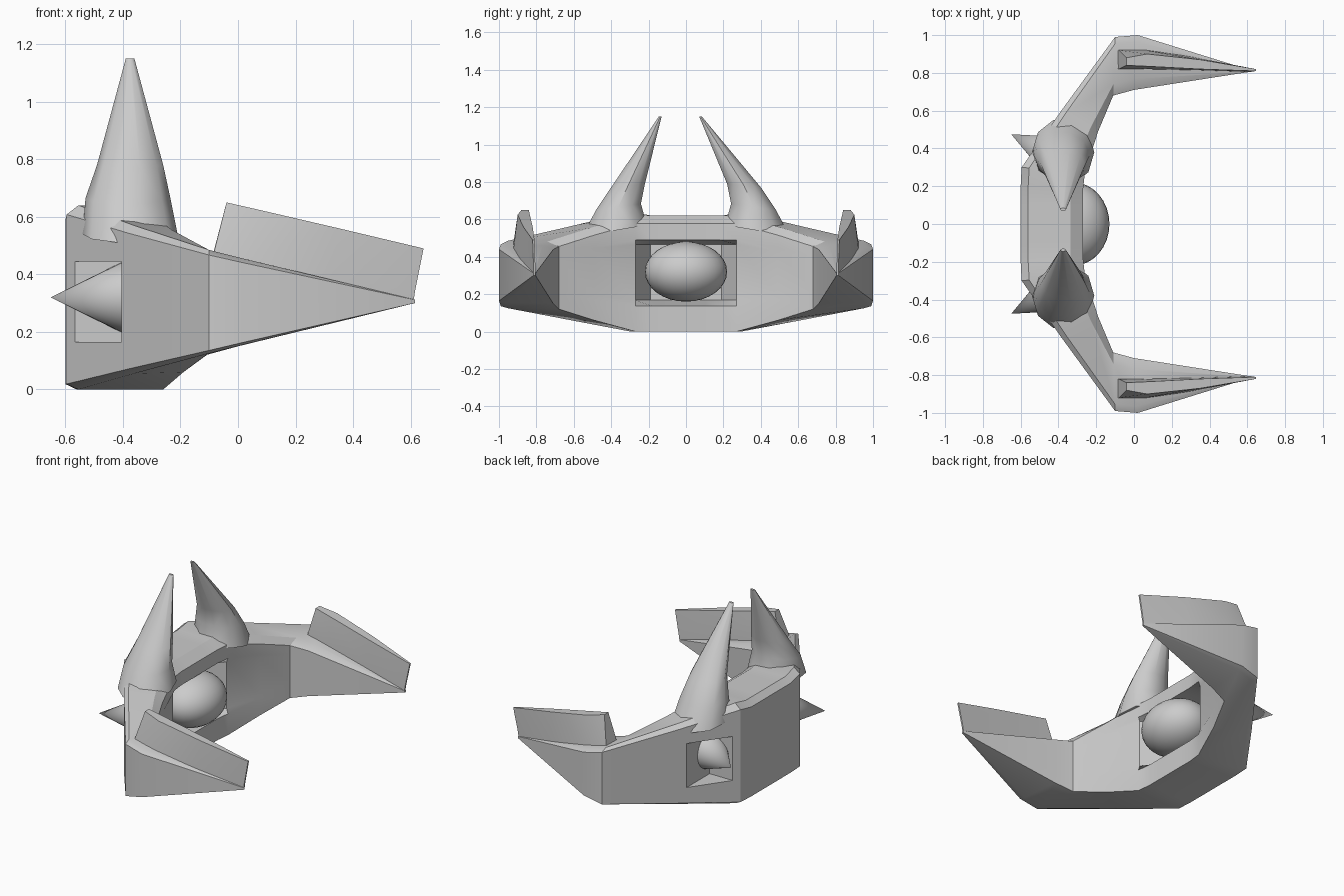
import bpy, bmesh, math
from mathutils import Vector

if "Cube" in bpy.data.objects:
    bpy.data.objects.remove(bpy.data.objects["Cube"])


def make_object(name, bm, smooth=35):
    bmesh.ops.recalc_face_normals(bm, faces=bm.faces)
    mesh = bpy.data.meshes.new(name)
    bm.to_mesh(mesh)
    bm.free()
    ob = bpy.data.objects.new(name, mesh)
    bpy.context.collection.objects.link(ob)
    bpy.ops.object.select_all(action='DESELECT')
    ob.select_set(True)
    bpy.context.view_layer.objects.active = ob
    if smooth:
        bpy.ops.object.shade_smooth_by_angle(angle=math.radians(smooth))
    return ob


def loft(name, rings, smooth=35):
    bm = bmesh.new()
    rows = [[bm.verts.new(p) for p in ring] for ring in rings]
    n = len(rows[0])
    for a, b in zip(rows, rows[1:]):
        for i in range(n):
            j = (i + 1) % n
            bm.faces.new((a[i], a[j], b[j], b[i]))
    bm.faces.new(rows[0])
    bm.faces.new(rows[-1])
    return make_object(name, bm, smooth)


def section(outer, inner, ob, ot, ib, it, depth=0.0):
    """Cross-section of the crescent: outer wall, top, inner wall (with recess), bottom."""
    o, i = Vector(outer), Vector(inner)
    back = i + (o - i).normalized() * depth

    def at(p, z):
        return (p.x, p.y, z)

    def wall(t):
        return ib + (it - ib) * t
    r = o.lerp(i, 0.12)
    return [at(o, ob + (ot - ob) * 0.03), at(o, ot - (ot - ob) * 0.05), at(r, ot),
            at(o.lerp(i, 0.8), it + (ot - it) * 0.2), at(i, wall(0.93)),
            at(i, wall(0.79)), at(back, wall(0.75)), at(back, wall(0.27)),
            at(i, wall(0.22)), at(i, ib), at(r, ob)]


# Crescent body, swept from one pointed arm to the other
half = [
    section((-0.60, 0.10), (-0.27, 0.10), 0, 0.62, 0, 0.62, 0.14),
    section((-0.60, 0.20), (-0.27, 0.18), 0, 0.62, 0, 0.62, 0.14),
    section((-0.595, 0.30), (-0.26, 0.27), 0, 0.64, 0, 0.62, 0.01),
    section((-0.385, 0.60), (-0.19, 0.49), 0.055, 0.57, 0.06, 0.55),
    section((-0.10, 0.99), (-0.11, 0.68), 0.125, 0.485, 0.12, 0.48),
    section((0.02, 1.00), (0.00, 0.71), 0.155, 0.455, 0.15, 0.46),
    section((0.615, 0.815), (0.61, 0.805), 0.30, 0.312, 0.30, 0.312),
]
flipped = [[(x, -y, z) for x, y, z in ring] for ring in reversed(half)]
body = loft("crescent_body", flipped + half, 30)

# Round core set in the middle recess
bm = bmesh.new()
bmesh.ops.create_uvsphere(bm, u_segments=32, v_segments=16, radius=1)
bmesh.ops.scale(bm, vec=(0.19, 0.22, 0.16), verts=bm.verts)
bmesh.ops.translate(bm, vec=(-0.32, 0, 0.32), verts=bm.verts)
make_object("core_ball", bm, 60)


def oval(x0, x1, y0, y1, z, tilt, n=10):
    pts = []
    for k in range(n):
        a = math.tau * k / n
        c, s = math.cos(a), math.sin(a)
        pts.append(((x0 + x1) / 2 + (x1 - x0) / 2 * c,
                    (y0 + y1) / 2 + (y1 - y0) / 2 * s, z - tilt * s))
    return pts


for side, tag in ((1, "left"), (-1, "right")):
    def flip(ring):
        return [(x, y * side, z) for x, y, z in ring]

    # Rear notch cut for the thruster
    bm = bmesh.new()
    bmesh.ops.create_cube(bm, size=1)
    bmesh.ops.scale(bm, vec=(0.4, 0.5, 0.28), verts=bm.verts)
    bmesh.ops.translate(bm, vec=(-0.605, side * 0.59, 0.305), verts=bm.verts)
    cutter = make_object("notch_cutter_" + tag, bm, 0)
    cutter.hide_render = True
    cutter.hide_viewport = True
    mod = body.modifiers.new("notch_" + tag, 'BOOLEAN')
    mod.operation = 'DIFFERENCE'
    mod.solver = 'EXACT'
    mod.object = cutter

    # Thruster cone in the notch
    tip, base = Vector((-0.65, side * 0.475, 0.32)), Vector((-0.40, side * 0.35, 0.32))
    axis = tip - base
    bm = bmesh.new()
    bmesh.ops.create_cone(bm, cap_ends=True, segments=24, radius1=0.122, radius2=0.0,
                          depth=axis.length)
    bmesh.ops.rotate(bm, verts=bm.verts, cent=(0, 0, 0),
                     matrix=axis.to_track_quat('Z', 'Y').to_matrix())
    bmesh.ops.translate(bm, vec=(tip + base) / 2, verts=bm.verts)
    make_object("thruster_cone_" + tag, bm, 40)

    # Tall horn leaning to the middle
    ty = 0.10 - side * 0.03
    loft("horn_" + tag, [flip(r) for r in (
        oval(-0.54, -0.21, 0.20, 0.56, 0.54, 0.03),
        oval(-0.53, -0.235, 0.235, 0.49, 0.665, 0.02),
        oval(-0.49, -0.26, 0.215, 0.405, 0.78, 0.01),
        oval(-0.39, -0.36, ty, ty + 0.015, 1.15, 0.0))], 45)

    # Upright blade along the arm
    loft("arm_blade_" + tag, [flip(r) for r in (
        [(-0.10, 0.82, 0.42), (-0.10, 0.93, 0.42), (-0.08, 0.92, 0.49),
         (-0.04, 0.88, 0.65), (-0.04, 0.84, 0.65), (-0.08, 0.82, 0.49)],
        [(0.04, 0.82, 0.38), (0.04, 0.93, 0.38), (0.06, 0.92, 0.46),
         (0.07, 0.90, 0.625), (0.07, 0.835, 0.625), (0.06, 0.82, 0.46)],
        [(0.32, 0.815, 0.34), (0.32, 0.88, 0.34), (0.33, 0.88, 0.40),
         (0.35, 0.87, 0.56), (0.35, 0.82, 0.56), (0.33, 0.815, 0.40)],
        [(0.61, 0.805, 0.305), (0.61, 0.815, 0.305), (0.615, 0.815, 0.34),
         (0.645, 0.82, 0.49), (0.645, 0.81, 0.49), (0.615, 0.805, 0.34)])], 35)
